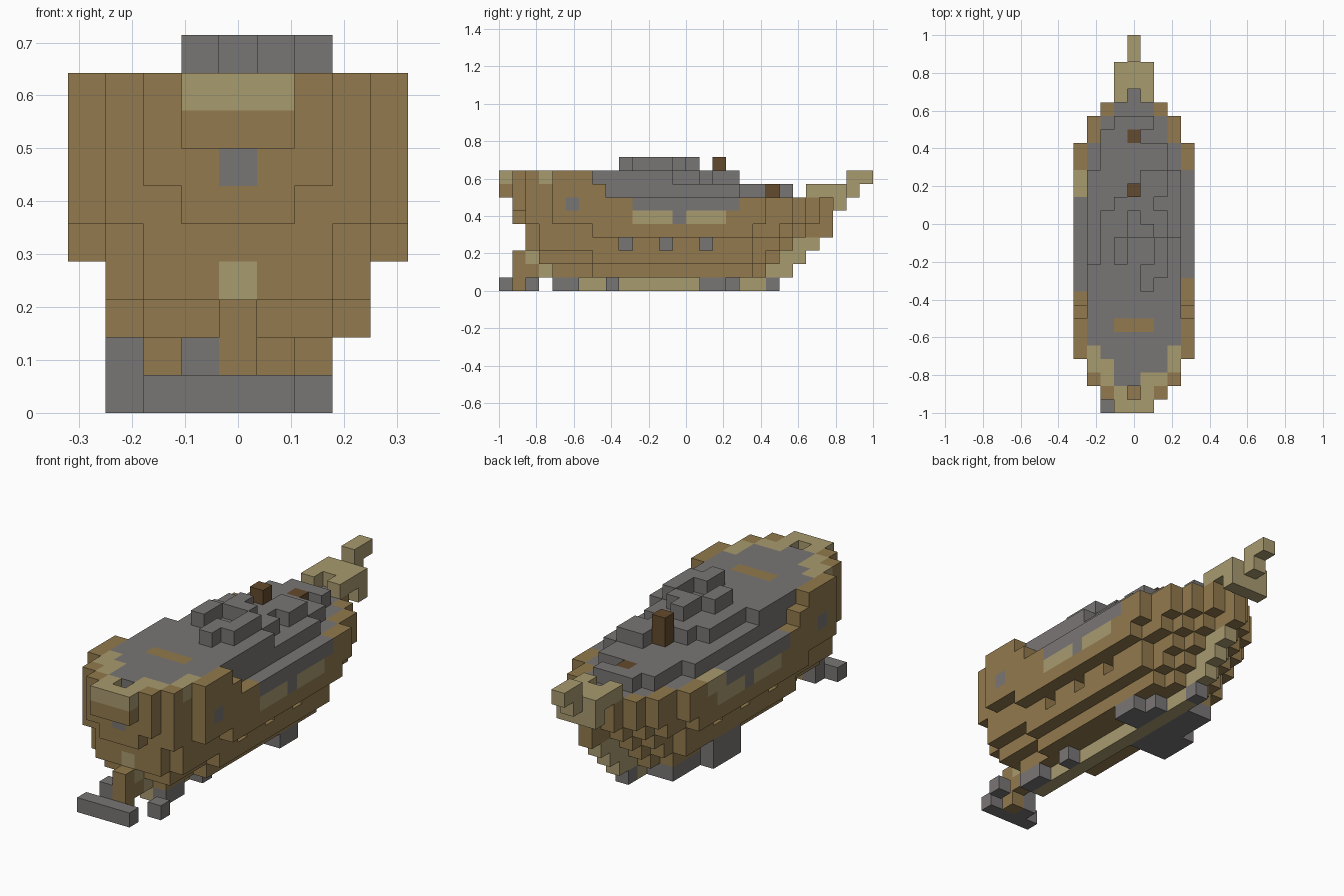
import bpy
import bmesh
from mathutils import Vector

cube = bpy.data.objects.get("Cube")
if cube:
    bpy.data.objects.remove(cube, do_unlink=True)

S = 2 / 28                      # block size
WOOD, TAN, STONE, DARK = range(4)
COLOURS = [("brown wood", (0.287, 0.195, 0.074)), ("pale timber", (0.397, 0.328, 0.159)),
           ("grey stone", (0.191, 0.181, 0.178)), ("dark mast wood", (0.127, 0.07, 0.026))]
materials = []
for name, rgb in COLOURS:
    m = bpy.data.materials.new(name)
    m.use_nodes = True
    m.diffuse_color = (*rgb, 1)
    bsdf = m.node_tree.nodes["Principled BSDF"]
    bsdf.inputs["Base Color"].default_value = (*rgb, 1)
    bsdf.inputs["Roughness"].default_value = 0.9
    materials.append(m)

cells = {}                      # (across, along, up) -> (part, colour)


def fill(part, colour, xs, ys, zs):
    """Fill an inclusive block of cells; across is measured from the centreline."""
    for x in range(xs[0], xs[1] + 1):
        for y in range(ys[0], ys[1] + 1):
            for z in range(zs[0], zs[1] + 1):
                cells[x, y, z] = (part, colour)


def paint(colour, xs, ys, zs):
    """Recolour the existing cells of a block."""
    for c, (part, _) in list(cells.items()):
        if all(r[0] <= v <= r[1] for v, r in zip(c, (xs, ys, zs))):
            cells[c] = (part, colour)


def carve(x, y, z):
    cells.pop((x, y, z), None)


# Hull tiers: for each half width, the first and last row along the ship
tiers = {
    1: [(1, 21), (4, 19), (7, 18)],
    2: [(1, 22), (3, 20), (3, 19), (7, 18)],
    3: [(2, 23), (2, 21), (2, 20), (3, 18)],
    4: [(2, 24), (2, 22), (2, 21), (3, 20), (7, 18)],
    5: [(1, 24), (1, 23), (2, 22), (2, 21), (4, 19)],
    6: [(1, 24), (1, 23), (1, 22), (2, 21), (4, 19)],
    7: [(1, 7), (1, 7), (1, 7), (2, 7), (4, 7)],
    8: [(1, 6), (1, 6), (1, 6), (2, 6), (4, 6)],
}
for z, spans in tiers.items():
    for w, span in enumerate(spans):
        for x in {w, -w}:
            fill("hull", WOOD, (x, x), span, (z, z))

# Stone deck inside the planked rim
for (x, y, z) in list(cells):
    if z >= 6 and y >= 2 and (abs(x) + 1, y, z) in cells:
        cells[x, y, z] = ("hull", STONE)
paint(WOOD, (-1, 1), (6, 6), (8, 8))

# Side bands, ports and stern window
for side in (-4, 4):
    paint(STONE, (side, side), (10, 17), (6, 6))
    paint(STONE, (side, side), (13, 13), (5, 5))
    paint(STONE, (side, side), (5, 5), (6, 6))
    for y in (10, 14):
        paint(TAN, (side, side), (y, y + 2), (5, 5))
    for y in (9, 12, 15):
        s = 1 if side > 0 else -1
        carve(3 * s, y, 3)
        paint(STONE, (2 * s, 2 * s), (y, y), (3, 3))
paint(STONE, (-4, -4), (9, 15), (6, 6))
paint(TAN, (-4, -4), (16, 17), (6, 6))
paint(STONE, (0, 0), (1, 1), (6, 6))

# Stern gallery and rim trim
fill("stern_gallery", WOOD, (-1, 1), (0, 0), (7, 7))
fill("stern_gallery", TAN, (-1, 1), (0, 0), (8, 8))
paint(TAN, (-1, 1), (1, 1), (8, 8))
paint(TAN, (-2, -2), (2, 3), (8, 8))
paint(TAN, (1, 2), (2, 2), (8, 8))
for x in (-3, 3):
    paint(TAN, (x, x), (3, 4), (8, 8))
carve(0, 1, 8)

# Keel and stem timber rising to the bow
fill("keel", TAN, (0, 0), (4, 19), (0, 0))
for z in range(1, 4):
    paint(TAN, (0, 0), (19 + z, 20 + z), (z, z))
paint(TAN, (0, 0), (2, 3), (1, 3))
fill("rudder", WOOD, (0, 0), (1, 1), (0, 2))
fill("rudder", WOOD, (0, 0), (2, 2), (1, 1))

# Bowsprit
fill("bowsprit", TAN, (-1, 1), (23, 25), (7, 7))
fill("bowsprit", TAN, (-1, 1), (25, 25), (6, 6))
fill("bowsprit", TAN, (0, 0), (26, 26), (7, 7))
fill("bowsprit", TAN, (0, 0), (26, 27), (8, 8))
carve(0, 23, 7)

# Rubble heap on the deck, stepping in as it rises
for xs, ys, z in [((-3, 3), (8, 17), 7), ((-2, 2), (18, 19), 7), ((-2, -1), (20, 20), 7),
                  ((-1, 1), (21, 21), 7), ((-3, 3), (7, 10), 8), ((-2, 3), (11, 12), 8),
                  ((-2, 2), (13, 14), 8), ((-1, 1), (15, 15), 8), ((1, 2), (16, 17), 8),
                  ((1, 1), (9, 10), 9), ((2, 2), (10, 12), 9), ((-1, -1), (11, 12), 9),
                  ((0, 0), (13, 14), 9), ((1, 1), (13, 13), 9)]:
    fill("rubble", STONE, xs, ys, (z, z))
fill("main_mast", DARK, (0, 0), (16, 16), (8, 9))
fill("fore_mast", DARK, (0, 0), (20, 20), (7, 7))

# Rocks under the keel
for xs, ys, zs in [((-2, 1), (0, 0), (0, 0)), ((-1, -1), (1, 1), (0, 1)),
                   ((2, 2), (2, 2), (0, 0)), ((1, 1), (4, 5), (0, 0)),
                   ((1, 1), (8, 8), (0, 0)), ((1, 1), (15, 17), (0, 0)),
                   ((2, 2), (15, 16), (0, 0)), ((-2, -1), (13, 18), (0, 0)),
                   ((-3, -3), (13, 15), (0, 1)), ((0, 0), (20, 20), (0, 0))]:
    fill("rocks", STONE, xs, ys, zs)

# Turn each part's exposed block sides into a mesh
AXES = [Vector(v) for v in ((1, 0, 0), (0, 1, 0), (0, 0, 1))]
for part in sorted({p for p, _ in cells.values()}):
    bm = bmesh.new()
    for c, (p, colour) in cells.items():
        if p != part:
            continue
        centre = Vector((c[0], c[1] - 13.5, c[2] + 0.5))
        for a in range(3):
            for s in (-1, 1):
                n = AXES[a] * s
                if tuple(int(v + d) for v, d in zip(c, n)) in cells:
                    continue
                u = AXES[(a + 1) % 3] * 0.5
                v = AXES[(a + 2) % 3] * 0.5 * s
                corners = (-u - v, u - v, u + v, v - u)
                f = bm.faces.new([bm.verts.new((centre + n / 2 + k) * S) for k in corners])
                f.material_index = colour
    bmesh.ops.remove_doubles(bm, verts=bm.verts, dist=S / 100)
    mesh = bpy.data.meshes.new(part)
    bm.to_mesh(mesh)
    bm.free()
    for m in materials:
        mesh.materials.append(m)
    bpy.context.collection.objects.link(bpy.data.objects.new(part, mesh))
